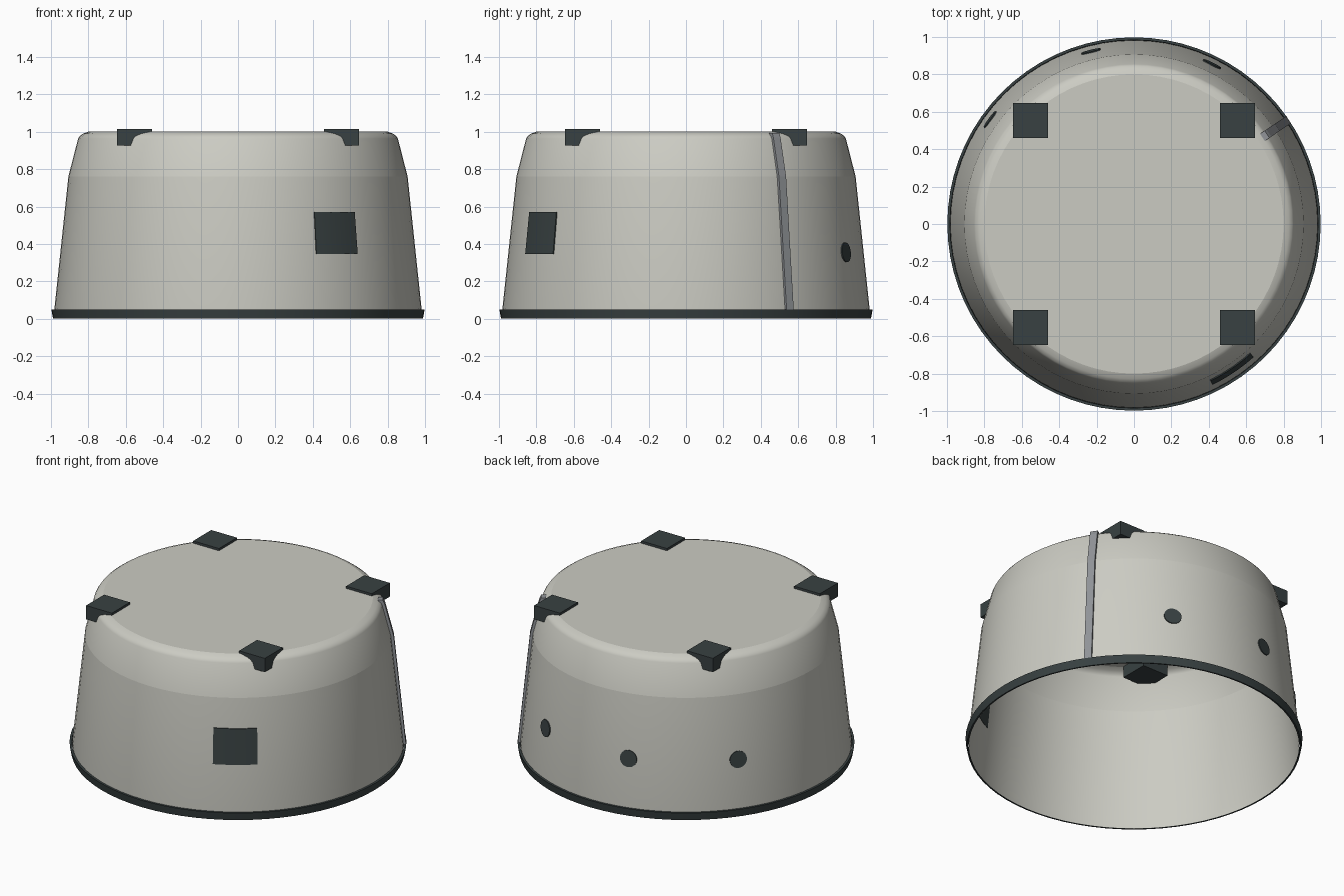
import bpy, bmesh, math
from mathutils import Vector

if "Cube" in bpy.data.objects:
    bpy.data.objects.remove(bpy.data.objects["Cube"])

SEG = 72


def material(name, rgb):
    m = bpy.data.materials.new(name)
    m.diffuse_color = (*rgb, 1)
    m.use_nodes = True
    m.node_tree.nodes["Principled BSDF"].inputs["Base Color"].default_value = m.diffuse_color
    return m


SHELL = material("warm_grey", (0.60, 0.60, 0.545))
DARK = material("dark_slate", (0.040, 0.053, 0.054))
STEEL = material("mid_grey", (0.283, 0.296, 0.314))


def finish(name, bm, mat, smooth=None, fix=True):
    if fix:
        bmesh.ops.recalc_face_normals(bm, faces=bm.faces)
    me = bpy.data.meshes.new(name)
    bm.to_mesh(me)
    bm.free()
    me.materials.append(mat)
    ob = bpy.data.objects.new(name, me)
    bpy.context.collection.objects.link(ob)
    if smooth:
        bpy.ops.object.select_all(action='DESELECT')
        ob.select_set(True)
        bpy.context.view_layer.objects.active = ob
        bpy.ops.object.shade_smooth_by_angle(angle=math.radians(smooth))
    return ob


def polar(r, a, z):
    return Vector((r * math.cos(a), r * math.sin(a), z))


def lathe(name, profile, mat, closed=False, smooth=35):
    """Spin (r, z) points, listed bottom to top on the outside, around z."""
    bm = bmesh.new()
    rings = [[bm.verts.new(polar(r, 2 * math.pi * i / SEG, z)) for i in range(SEG)]
             for r, z in profile]
    pairs = list(zip(rings, rings[1:]))
    if closed:
        pairs.append((rings[-1], rings[0]))
    for lo, hi in pairs:
        for i in range(SEG):
            j = (i + 1) % SEG
            bm.faces.new((lo[i], lo[j], hi[j], hi[i]))
    return finish(name, bm, mat, smooth, fix=closed)


def wall_radius(z):
    return 0.982 + (0.907 - 0.982) * (z - 0.05) / 0.71


# Hollow body: lower wall, steeper shoulder with rounded edge, flat top
lathe("lower_wall", [(0.978, 0.001), (0.982, 0.05), (0.907, 0.76)], SHELL)
lathe("shoulder", [(0.907, 0.76), (0.855, 0.963), (0.846, 0.977),
                   (0.828, 0.990), (0.80, 1.0)], SHELL, smooth=60)
bm = bmesh.new()
bmesh.ops.create_circle(bm, cap_ends=True, segments=SEG, radius=0.80)
bmesh.ops.translate(bm, vec=(0, 0, 1.0), verts=bm.verts)
finish("top_panel", bm, SHELL, fix=False)

# Dark band around the open bottom edge
lathe("bottom_rim", [(0.980, 0), (0.989, 0), (0.998, 0.05), (0.984, 0.05)], DARK, closed=True)

# Four square feet poking through the top edge
for sx, sy, name in ((-1, -1, "front_left"), (1, -1, "front_right"),
                     (-1, 1, "back_left"), (1, 1, "back_right")):
    bm = bmesh.new()
    bmesh.ops.create_cube(bm, size=1)
    bmesh.ops.scale(bm, vec=(0.186, 0.186, 0.09), verts=bm.verts)
    bmesh.ops.translate(bm, vec=(sx * 0.553, sy * 0.553, 0.97), verts=bm.verts)
    finish(name + "_foot", bm, DARK)

# Thin curved plate on the front right
bm = bmesh.new()
N = 8
grid = []
for off in (-0.002, 0.006):
    for z in (0.345, 0.57):
        grid.append([bm.verts.new(polar(wall_radius(z) + off,
                     math.radians(-64 + 16 * i / N), z)) for i in range(N + 1)])
order = [grid[0], grid[1], grid[3], grid[2]]
for k in range(4):
    a, b = order[k], order[(k + 1) % 4]
    for i in range(N):
        bm.faces.new((a[i], a[i + 1], b[i + 1], b[i]))
for i in (0, N):
    bm.faces.new([row[i] for row in order])
finish("wall_plate", bm, DARK, 35)

# Three thin round buttons at the back, tilted with the wall
for n, deg in enumerate((64, 104, 144)):
    a, z = math.radians(deg), 0.355
    normal = polar(1, a, 0.105).normalized()
    bm = bmesh.new()
    bmesh.ops.create_cone(bm, cap_ends=True, segments=32, radius1=0.053,
                          radius2=0.053, depth=0.008)
    ob = finish(f"button_{n + 1}", bm, DARK, 35)
    ob.rotation_euler = normal.to_track_quat('Z', 'Y').to_euler()
    ob.location = polar(wall_radius(z) + 0.001, a, z)

# Vertical seam strip following the wall on the back right
bm = bmesh.new()
a = math.radians(34)
side = Vector((-math.sin(a), math.cos(a), 0)) * 0.023
inner = [(0.978, 0.05), (0.903, 0.76), (0.85, 0.963), (0.828, 0.994)]
outer = [(0.996, 0.05), (0.923, 0.76), (0.870, 0.968), (0.858, 0.994)]
rows = [[bm.verts.new(polar(r, a, z) + s * side) for r, z in line]
        for line, s in ((inner, -1), (outer, -1), (outer, 1), (inner, 1))]
for k in range(4):
    p, q = rows[k], rows[(k + 1) % 4]
    for i in range(3):
        bm.faces.new((p[i], p[i + 1], q[i + 1], q[i]))
for i in (0, 3):
    bm.faces.new([r[i] for r in rows])
finish("seam_strip", bm, STEEL)
